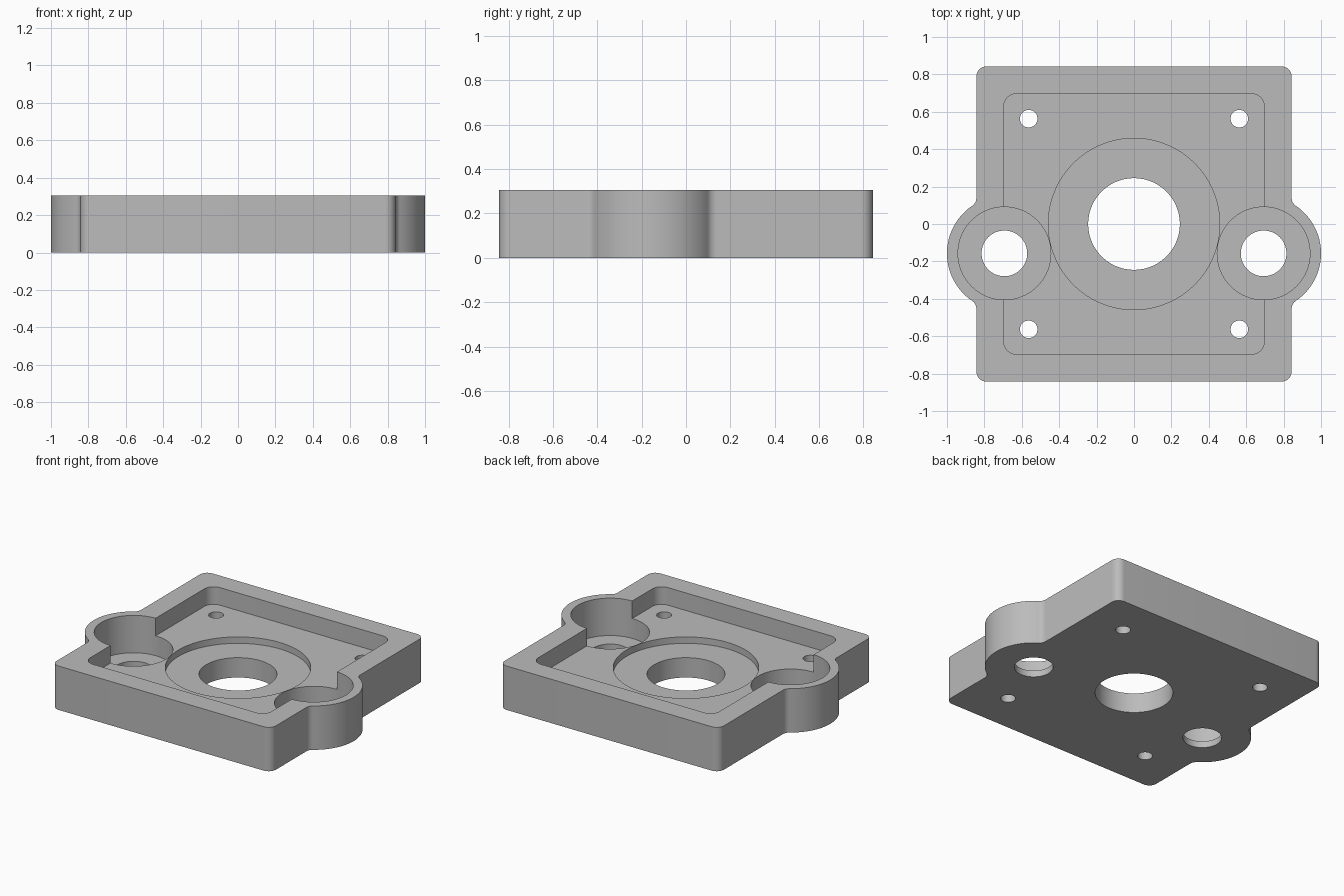
import bpy
import bmesh
from math import sin, cos, pi, acos, sqrt, radians

if "Cube" in bpy.data.objects:
    bpy.data.objects.remove(bpy.data.objects["Cube"], do_unlink=True)

HEIGHT = 0.305
HALF = 0.843             # half width of the square body
LOBE_X, LOBE_Y, LOBE_R = 0.693, -0.157, 0.307
FILLET = 0.05

grey = bpy.data.materials.new("plain grey")
grey.use_nodes = True
colour = (0.5, 0.5, 0.5, 1)
grey.diffuse_color = colour
grey.node_tree.nodes["Principled BSDF"].inputs["Base Color"].default_value = colour


def arc(cx, cy, r, a0, a1, n):
    """Points along an arc, ends included."""
    return [(cx + r * cos(a0 + (a1 - a0) * i / n),
             cy + r * sin(a0 + (a1 - a0) * i / n)) for i in range(n + 1)]


def circle(cx, cy, r, n=96):
    return arc(cx, cy, r, 0, 2 * pi, n)[:-1]


def rounded_square(half, r):
    c = half - r
    pts = []
    for i, (sx, sy) in enumerate([(1, 1), (-1, 1), (-1, -1), (1, -1)]):
        pts += arc(sx * c, sy * c, r, i * pi / 2, (i + 1) * pi / 2, 10)
    return pts


def prism(name, outline, z0, z1):
    """Extrude a counter-clockwise outline from z0 to z1."""
    bm = bmesh.new()
    face = bm.faces.new([bm.verts.new((x, y, z0)) for x, y in outline])
    top = bmesh.ops.extrude_face_region(bm, geom=[face])["geom"]
    bmesh.ops.translate(bm, vec=(0, 0, z1 - z0),
                        verts=[g for g in top if isinstance(g, bmesh.types.BMVert)])
    bmesh.ops.recalc_face_normals(bm, faces=bm.faces)
    mesh = bpy.data.meshes.new(name)
    bm.to_mesh(mesh)
    bm.free()
    mesh.materials.append(grey)
    obj = bpy.data.objects.new(name, mesh)
    bpy.context.collection.objects.link(obj)
    return obj


# Body outline: right half from bottom to top, then mirrored
corner = 0.055
c = HALF - corner
fx = HALF + FILLET
reach = LOBE_R + FILLET
dy = sqrt(reach ** 2 - (fx - LOBE_X) ** 2)
a = acos((fx - LOBE_X) / reach)
right = arc(c, -c, corner, -pi / 2, 0, 10)
right += arc(fx, LOBE_Y - dy, FILLET, pi, pi - a, 8)
right += arc(LOBE_X, LOBE_Y, LOBE_R, -a, a, 48)[1:-1]
right += arc(fx, LOBE_Y + dy, FILLET, pi + a, pi, 8)
right += arc(c, c, corner, 0, pi / 2, 10)
body = prism("housing_body", right + [(-x, y) for x, y in reversed(right)], 0, HEIGHT)

# Cutters: stepped pocket, bearing recess, bore, rod seats and screw holes
ABOVE, BELOW = HEIGHT + 0.1, -0.1
cutters = [
    prism("pocket_cutter", rounded_square(0.697, 0.07), 0.183, ABOVE),
    prism("recess_cutter", circle(0, 0, 0.458, 128), 0.138, ABOVE - 0.15),
    prism("bore_cutter", circle(0, 0, 0.245), BELOW, ABOVE - 0.13),
]
for side, s in (("left", 1), ("right", -1)):
    cutters.append(prism(side + "_seat_cutter", circle(s * LOBE_X, LOBE_Y, 0.248),
                         0.045, ABOVE + 0.02))
    cutters.append(prism(side + "_rod_hole_cutter", circle(s * LOBE_X, LOBE_Y, 0.122, 64),
                         BELOW, 0.1))
    for end, t in (("front", -1), ("back", 1)):
        cutters.append(prism(f"{side}_{end}_screw_cutter",
                             circle(s * 0.563, t * 0.563, 0.047, 40), BELOW, 0.25))

for cutter in cutters:
    cutter.hide_render = True
    cut = body.modifiers.new(cutter.name, "BOOLEAN")
    cut.operation = "DIFFERENCE"
    cut.solver = "EXACT"
    cut.object = cutter

# Apply the cuts, then discard the cutters
bpy.ops.object.select_all(action="DESELECT")
body.select_set(True)
bpy.context.view_layer.objects.active = body
for name in [m.name for m in body.modifiers]:
    bpy.ops.object.modifier_apply(modifier=name)
for cutter in cutters:
    bpy.data.objects.remove(cutter, do_unlink=True)
bpy.ops.object.shade_smooth_by_angle(angle=radians(30))
